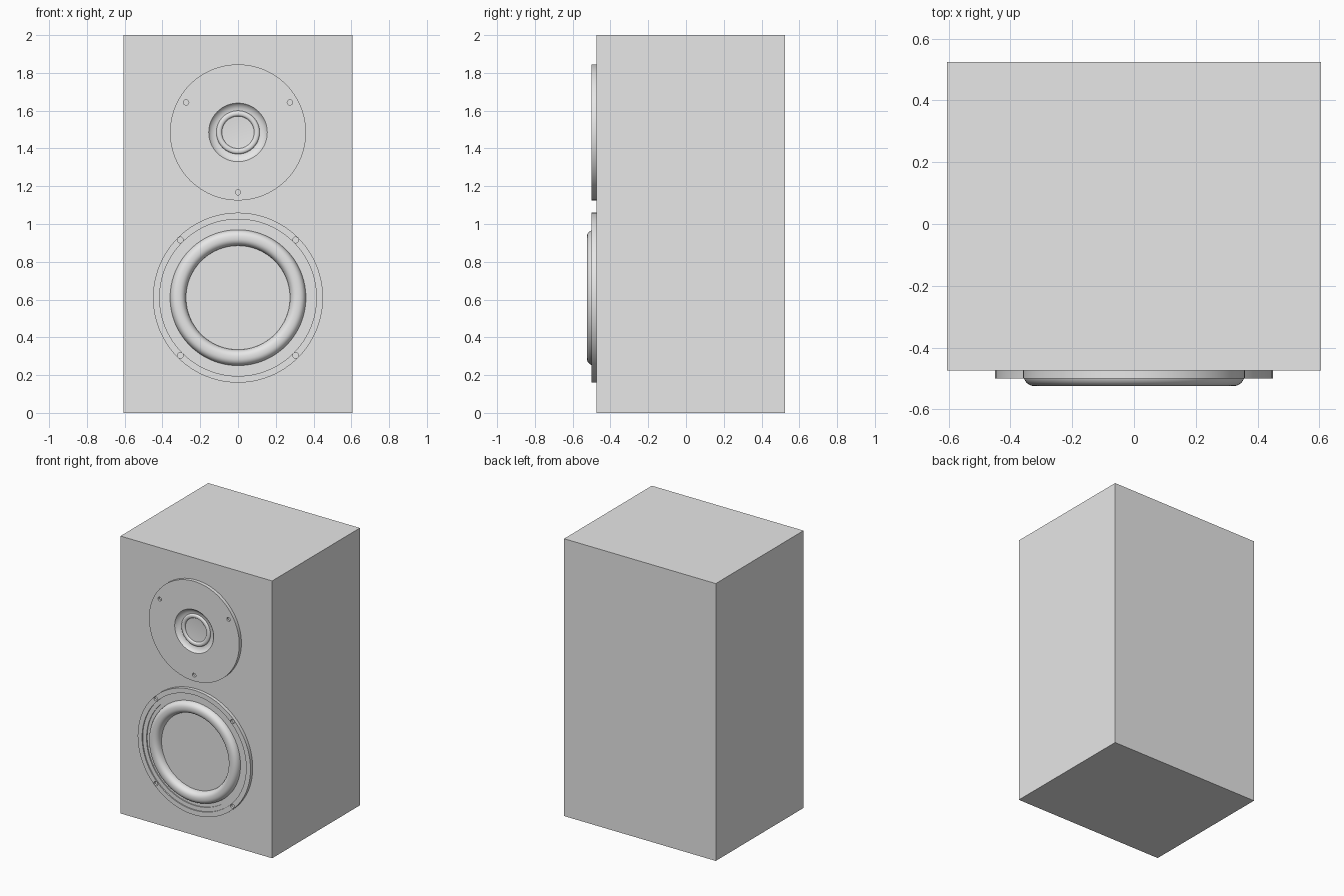
import bpy, bmesh
from math import sin, cos, pi, radians
from mathutils import Matrix, Vector

if "Cube" in bpy.data.objects:
    bpy.data.objects.remove(bpy.data.objects["Cube"])

grey = bpy.data.materials.new("plain grey")
grey.diffuse_color = (0.8, 0.8, 0.8, 1)
grey.use_nodes = True
grey.node_tree.nodes["Principled BSDF"].inputs["Base Color"].default_value = (0.8, 0.8, 0.8, 1)

FRONT = -0.475      # cabinet front
PLATE = -0.5        # front of the driver plates
TWEETER_Z, WOOFER_Z = 1.485, 0.61


def make_object(name, bm, smooth=True):
    bmesh.ops.recalc_face_normals(bm, faces=bm.faces)
    mesh = bpy.data.meshes.new(name)
    bm.to_mesh(mesh)
    bm.free()
    mesh.materials.append(grey)
    obj = bpy.data.objects.new(name, mesh)
    bpy.context.collection.objects.link(obj)
    if smooth:
        bpy.ops.object.select_all(action="DESELECT")
        obj.select_set(True)
        bpy.context.view_layer.objects.active = obj
        bpy.ops.object.shade_smooth_by_angle(angle=radians(35))
    return obj


def lathe(name, profile, z, steps=96):
    """Turn a closed (radius, y) outline around the front-to-back axis."""
    bm = bmesh.new()
    verts = [bm.verts.new((r, y, z)) for r, y in profile]
    edges = [bm.edges.new((a, b)) for a, b in zip(verts, verts[1:] + verts[:1])
             if a.co.x > 0 or b.co.x > 0]
    bmesh.ops.spin(bm, geom=verts + edges, cent=(0, 0, z), axis=(0, 1, 0),
                   angle=2 * pi, steps=steps, use_duplicate=False)
    bmesh.ops.remove_doubles(bm, verts=bm.verts, dist=1e-5)
    return make_object(name, bm)


def roll(inner, outer, base, height, count=20):
    """Rounded half-roll outline, slightly squarer than an ellipse."""
    mid, half = (inner + outer) / 2, (outer - inner) / 2
    points = []
    for i in range(count + 1):
        a = pi * i / count
        c = cos(a)
        side = 1 if c > 0 else -1
        points.append((mid + half * side * abs(c) ** 0.85,
                       base - height * abs(sin(a)) ** 0.85))
    return points


def drill(plate, z, ring, radius, angles):
    """Sink screw holes into a plate."""
    bm = bmesh.new()
    for a in angles:
        spot = Vector((ring * cos(radians(a)), PLATE, z + ring * sin(radians(a))))
        bmesh.ops.create_cone(bm, cap_ends=True, segments=24, radius1=radius, radius2=radius,
                              depth=0.03,
                              matrix=Matrix.Translation(spot) @ Matrix.Rotation(pi / 2, 4, "X"))
    cutter = make_object(plate.name + "_hole_cutter", bm, smooth=False)
    cutter.hide_render = True
    cutter.hide_set(True)
    cutter.display_type = "WIRE"
    mod = plate.modifiers.new("screw holes", "BOOLEAN")
    mod.operation = "DIFFERENCE"
    mod.solver = "EXACT"
    mod.object = cutter


# Cabinet
bm = bmesh.new()
bmesh.ops.create_cube(bm, size=1, matrix=Matrix.Translation((0, 0.025, 1))
                      @ Matrix.Diagonal((1.21, 1, 2, 1)))
make_object("cabinet", bm, smooth=False)

# Tweeter plate with a shallow flared dish
tweeter = lathe("tweeter_plate", [
    (0, FRONT - 0.002), (0.115, FRONT - 0.002), (0.13, -0.48), (0.142, -0.486),
    (0.15, -0.493), (0.155, PLATE), (0.36, PLATE), (0.36, FRONT), (0, FRONT)], TWEETER_Z)
drill(tweeter, TWEETER_Z, 0.317, 0.014, (30, 150, 270))
lathe("tweeter_surround", roll(0.085, 0.115, FRONT, 0.014, 12), TWEETER_Z)

# Woofer frame with two steps inside its rim
woofer = lathe("woofer_frame", [
    (0, FRONT - 0.003), (0.35, FRONT - 0.003), (0.35, -0.485), (0.385, -0.485),
    (0.385, -0.492), (0.415, -0.492), (0.415, PLATE), (0.45, PLATE),
    (0.45, FRONT), (0, FRONT)], WOOFER_Z)
drill(woofer, WOOFER_Z, 0.432, 0.0155, (45, 135, 225, 315))
lathe("woofer_surround", roll(0.275, 0.36, FRONT, 0.05), WOOFER_Z)
